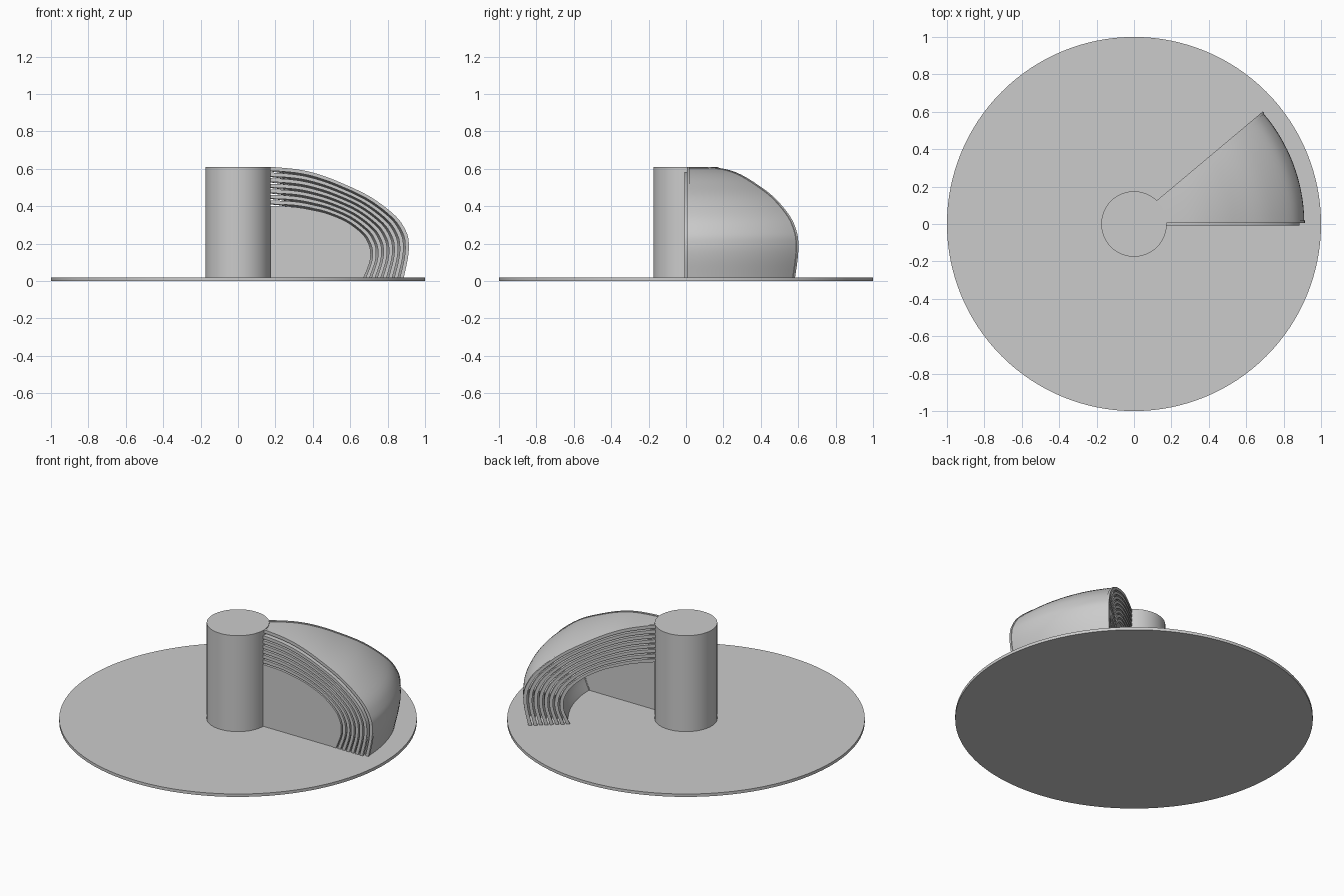
import bpy, bmesh, math
from mathutils import Vector

if "Cube" in bpy.data.objects:
    bpy.data.objects.remove(bpy.data.objects["Cube"])

# Cross-sections (radius, height) of the outermost and innermost surfaces
OUTER = [(.15, .606), (.22, .603), (.33, .591), (.43, .567), (.545, .524), (.706, .447),
         (.84, .345), (.896, .262), (.91, .198), (.905, .123), (.882, .016)]
INNER = [(.15, .381), (.21, .38), (.30, .376), (.38, .364), (.47, .344), (.57, .302),
         (.648, .242), (.68, .19), (.69, .145), (.684, .095), (.652, .016)]
LAYERS = 8
PITCH = 1 / (LAYERS - 1 + .55)
SWEEP = math.radians(40)


def smooth_path(pts, sub=5):
    p = [Vector(q) for q in pts]
    p = [2 * p[0] - p[1]] + p + [2 * p[-1] - p[-2]]
    out = []
    for i in range(1, len(p) - 2):
        a, b, c, d = p[i - 1:i + 3]
        for s in range(sub):
            t = s / sub
            out.append(.5 * (2 * b + (c - a) * t + (2 * a - 5 * b + 4 * c - d) * t ** 2
                             + (3 * b - a - 3 * c + d) * t ** 3))
    return out + [p[-2]]


OUT, INN = smooth_path(OUTER), smooth_path(INNER)


def curve(t):
    return [a.lerp(b, t) for a, b in zip(OUT, INN)]


def place(p, angle, shift=0):
    # radius/height point turned to an angle, then shifted tangentially
    c, s = math.cos(angle), math.sin(angle)
    return (p.x * c - shift * s, p.x * s + shift * c, p.y)


def loft(name, section, stations):
    bm = bmesh.new()
    rings = [[bm.verts.new(place(p, a, sh)) for p in section] for a, sh in stations]
    n = len(section)
    for r0, r1 in zip(rings, rings[1:]):
        for i in range(n):
            j = (i + 1) % n
            bm.faces.new((r0[i], r0[j], r1[j], r1[i]))
    h = n // 2
    for r in (rings[0], rings[-1]):
        if name == "end_panel":
            bm.faces.new(r)
        else:
            for i in range(h - 1):
                bm.faces.new((r[i], r[i + 1], r[n - 2 - i], r[n - 1 - i]))
    bmesh.ops.recalc_face_normals(bm, faces=bm.faces)
    finish(name, bm)


def finish(name, bm):
    me = bpy.data.meshes.new(name)
    bm.to_mesh(me)
    bm.free()
    ob = bpy.data.objects.new(name, me)
    bpy.context.collection.objects.link(ob)
    bpy.ops.object.select_all(action='DESELECT')
    ob.select_set(True)
    bpy.context.view_layer.objects.active = ob
    bpy.ops.object.shade_smooth_by_angle(angle=math.radians(30))


def cylinder(name, radius, height):
    bm = bmesh.new()
    bmesh.ops.create_cone(bm, cap_ends=True, segments=128, radius1=radius,
                          radius2=radius, depth=height)
    bmesh.ops.translate(bm, verts=bm.verts, vec=(0, 0, height / 2))
    finish(name, bm)


# Round base and central column
cylinder("base_disc", 1.0, .018)
cylinder("centre_column", .175, .61)

# Nested curved shells, each with a thicker rim at both ends
for k in range(LAYERS):
    t = k * PITCH
    start = .006 if k == 0 else -.007
    shell = curve(t) + curve(t + .35 * PITCH)[::-1]
    rim = curve(t - .016) + curve(t + .55 * PITCH)[::-1]
    steps = 16
    stations = [(SWEEP * i / steps, (start + .01) * (1 - i / steps) + .006 * i / steps)
                for i in range(steps + 1)]
    loft(f"shell_{k + 1}", shell, stations)
    loft(f"front_rim_{k + 1}", rim, [(0, start), (0, start + .014)])
    loft(f"rear_rim_{k + 1}", rim, [(SWEEP, .004), (SWEEP, .018)])

# Flat panel closing the front of the innermost shell
panel = curve(1 - .2 * PITCH) + [Vector((.15, .016))]
loft("end_panel", panel, [(0, -.004), (0, .005)])
